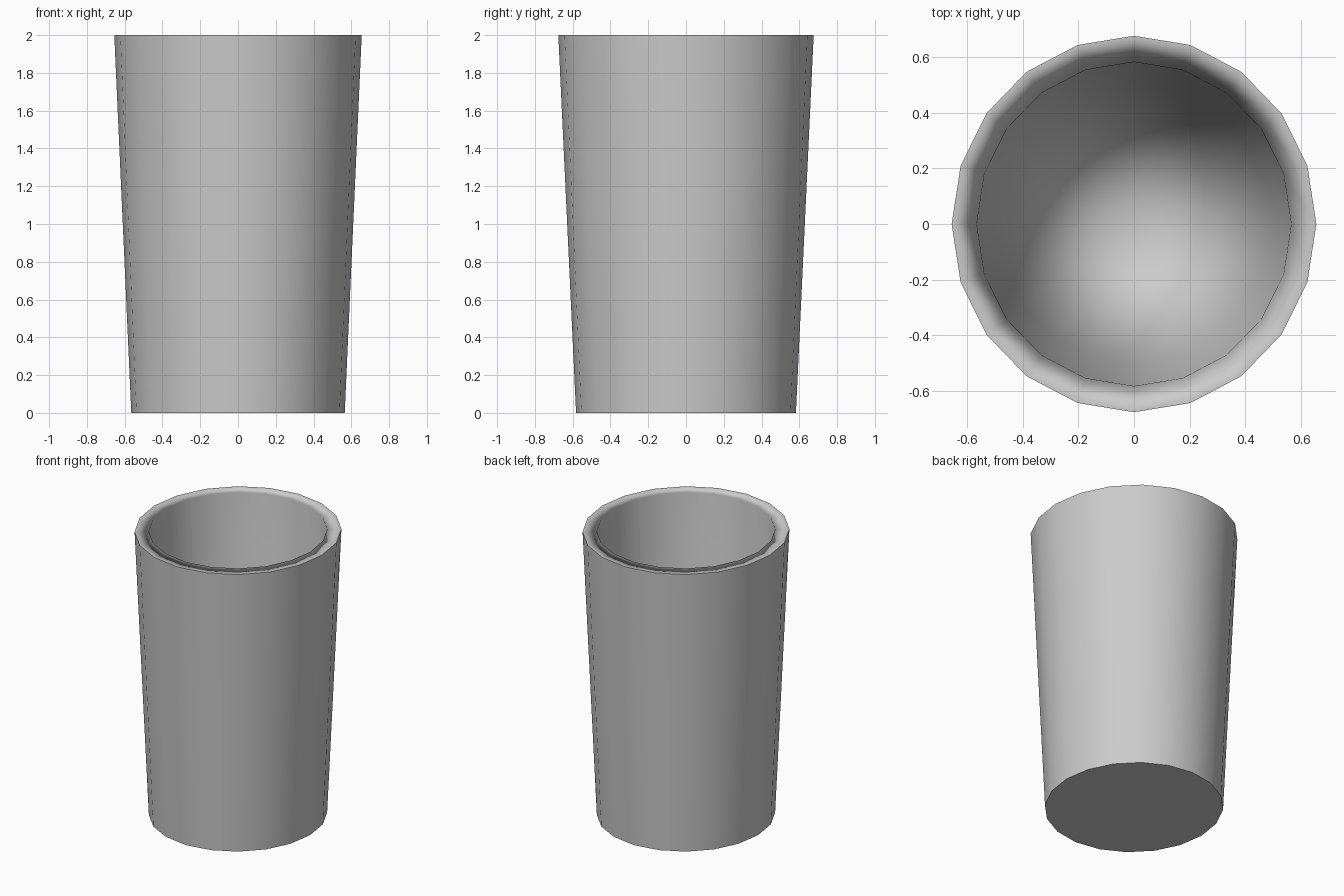
import bpy, bmesh, math

if "Cube" in bpy.data.objects:
    bpy.data.objects.remove(bpy.data.objects["Cube"])

SIDES = 20
FLOOR_Z = 0.1


def ring(bm, rx, ry, z):
    # one elliptical loop of the cup
    return [bm.verts.new((rx * math.cos(2 * math.pi * i / SIDES),
                          ry * math.sin(2 * math.pi * i / SIDES), z))
            for i in range(SIDES)]


# Loops from underside, up the flared wall, over the rim, down to the inner floor
LOOPS = [(0.565, 0.582, 0.0), (0.655, 0.676, 2.0),
         (0.565, 0.582, 2.0), (0.49, 0.505, FLOOR_Z)]

bm = bmesh.new()
rings = [ring(bm, *p) for p in LOOPS]
for a, b in zip(rings, rings[1:]):
    for i in range(SIDES):
        j = (i + 1) % SIDES
        bm.faces.new((a[i], a[j], b[j], b[i]))

# Underside and inner floor as triangle fans
for loop, z in ((rings[0], 0.0), (rings[-1], FLOOR_Z)):
    centre = bm.verts.new((0, 0, z))
    for i in range(SIDES):
        bm.faces.new((loop[i], loop[(i + 1) % SIDES], centre))

bmesh.ops.recalc_face_normals(bm, faces=bm.faces[:])
for f in bm.faces:
    f.smooth = True

# Crisp foot and outer rim; the inside stays softly shaded
for loop in rings[:2]:
    for i in range(SIDES):
        bm.edges.get((loop[i], loop[(i + 1) % SIDES])).smooth = False

mesh = bpy.data.meshes.new("cup")
bm.to_mesh(mesh)
bm.free()
cup = bpy.data.objects.new("cup", mesh)
bpy.context.collection.objects.link(cup)

# Large wall faces dominate the shading normals
weighted = cup.modifiers.new("weighted_normals", 'WEIGHTED_NORMAL')
weighted.mode = 'FACE_AREA'
weighted.keep_sharp = True

# Mid grey
grey = bpy.data.materials.new("mid_grey")
grey.diffuse_color = (0.55, 0.55, 0.55, 1)
grey.use_nodes = True
grey.node_tree.nodes["Principled BSDF"].inputs["Base Color"].default_value = grey.diffuse_color
mesh.materials.append(grey)
